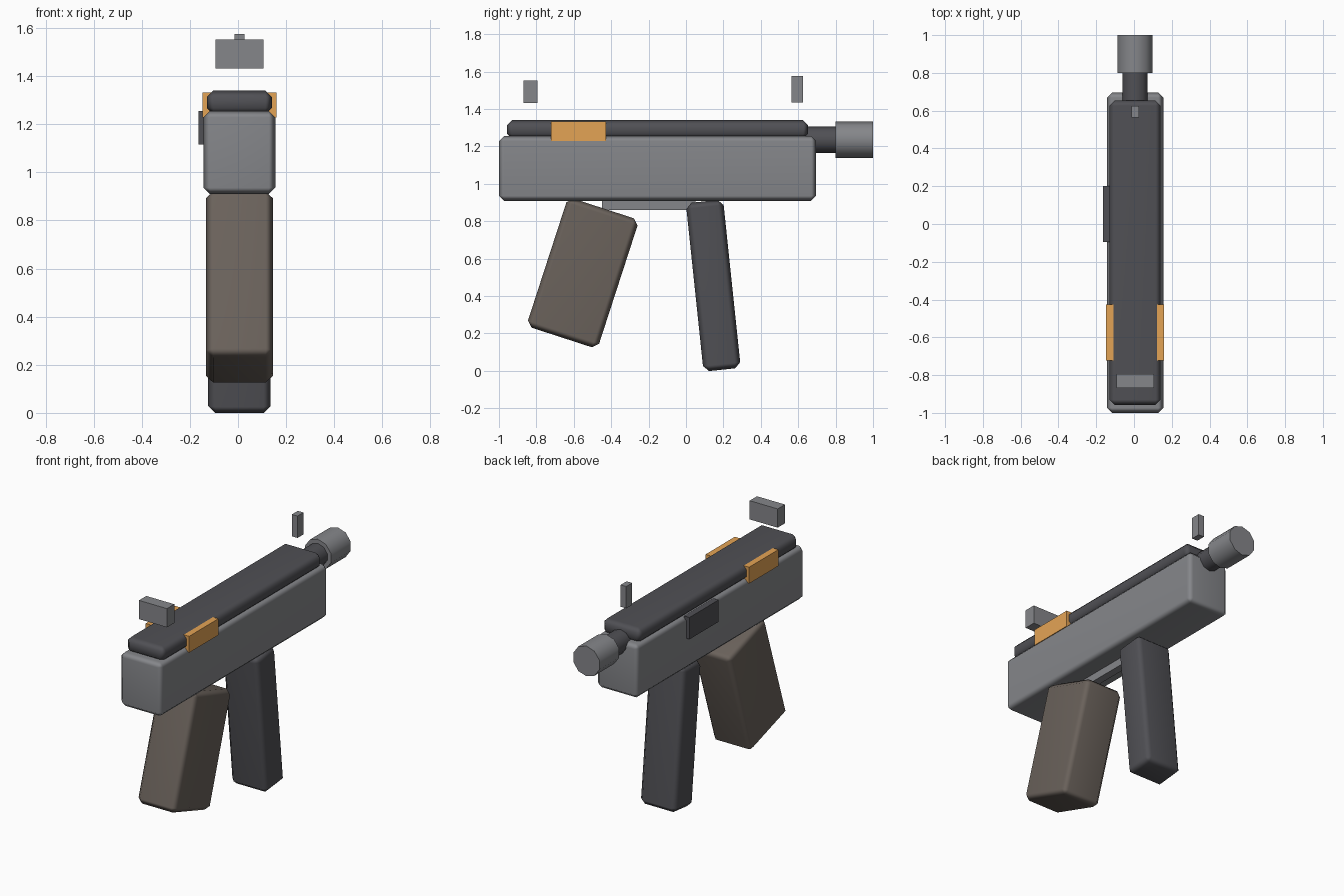
import bpy
from math import radians

if "Cube" in bpy.data.objects:
    bpy.data.objects.remove(bpy.data.objects["Cube"])

CX = 0.006  # centre line of the main parts


def material(name, rgb):
    m = bpy.data.materials.new(name)
    m.diffuse_color = (*rgb, 1)
    m.use_nodes = True
    m.node_tree.nodes["Principled BSDF"].inputs["Base Color"].default_value = m.diffuse_color
    return m


STEEL = material("steel", (0.235, 0.24, 0.255))
DARK = material("dark_steel", (0.08, 0.08, 0.09))
BROWN = material("brown_grip", (0.145, 0.122, 0.105))
BRASS = material("brass", (0.776, 0.37, 0.091))


def box(name, x, y, z, mat, bevel=0.0, tilt=0.0):
    """Box from (centre, size) pairs per axis, tilted about x, with optional chamfered edges."""
    bpy.ops.mesh.primitive_cube_add(size=1, location=(x[0], y[0], z[0]),
                                    rotation=(radians(tilt), 0, 0))
    ob = bpy.context.object
    ob.name = name
    ob.scale = (x[1], y[1], z[1])
    bpy.ops.object.transform_apply(location=False, rotation=False, scale=True)
    ob.data.materials.append(mat)
    if bevel:
        mod = ob.modifiers.new("bevel", 'BEVEL')
        mod.width = bevel
        mod.segments = 1
        bpy.ops.object.modifier_apply(modifier=mod.name)
        bpy.ops.object.shade_smooth_by_angle(angle=radians(60))
        ob.modifiers.new("weighted_normals", 'WEIGHTED_NORMAL')
    return ob


def tube(name, radius, y0, y1, mat):
    """Ten-sided cylinder lying along y."""
    bpy.ops.mesh.primitive_cylinder_add(vertices=10, radius=radius, depth=y1 - y0,
                                        location=(CX, (y0 + y1) / 2, 1.235),
                                        rotation=(radians(90), 0, 0))
    ob = bpy.context.object
    ob.name = name
    ob.data.materials.append(mat)
    bpy.ops.object.shade_smooth_by_angle(angle=radians(50))


# Main body and upper cover
box("body", (CX, 0.298), (-0.152, 1.696), (1.082, 0.346), STEEL, 0.027)
box("upper_cover", (CX, 0.27), (-0.152, 1.61), (1.29, 0.10), DARK, 0.027)

# Barrel and muzzle
tube("barrel", 0.07, 0.60, 0.81, DARK)
tube("muzzle", 0.097, 0.80, 1.0, STEEL)

# Slanted grip, magazine and the plate between them
box("grip", (CX, 0.278), (-0.552, 0.40), (0.523, 0.725), BROWN, 0.03, -18)
box("magazine", (CX, 0.26), (0.146, 0.20), (0.456, 0.905), DARK, 0.03, 6)
box("guard_plate", (CX, 0.05), (-0.20, 0.50), (0.89, 0.06), STEEL)

# Side panels
for side, label in ((-1, "left"), (1, "right")):
    box(f"side_panel_{label}", (CX + side * 0.134, 0.04), (-0.575, 0.296), (1.28, 0.105), BRASS)
box("ejection_port", (-0.145, 0.04), (0.053, 0.296), (1.185, 0.14), DARK)

# Sights
box("rear_sight", (CX, 0.198), (-0.832, 0.074), (1.491, 0.12), STEEL)
box("front_sight", (CX, 0.04), (0.595, 0.06), (1.505, 0.14), STEEL)
